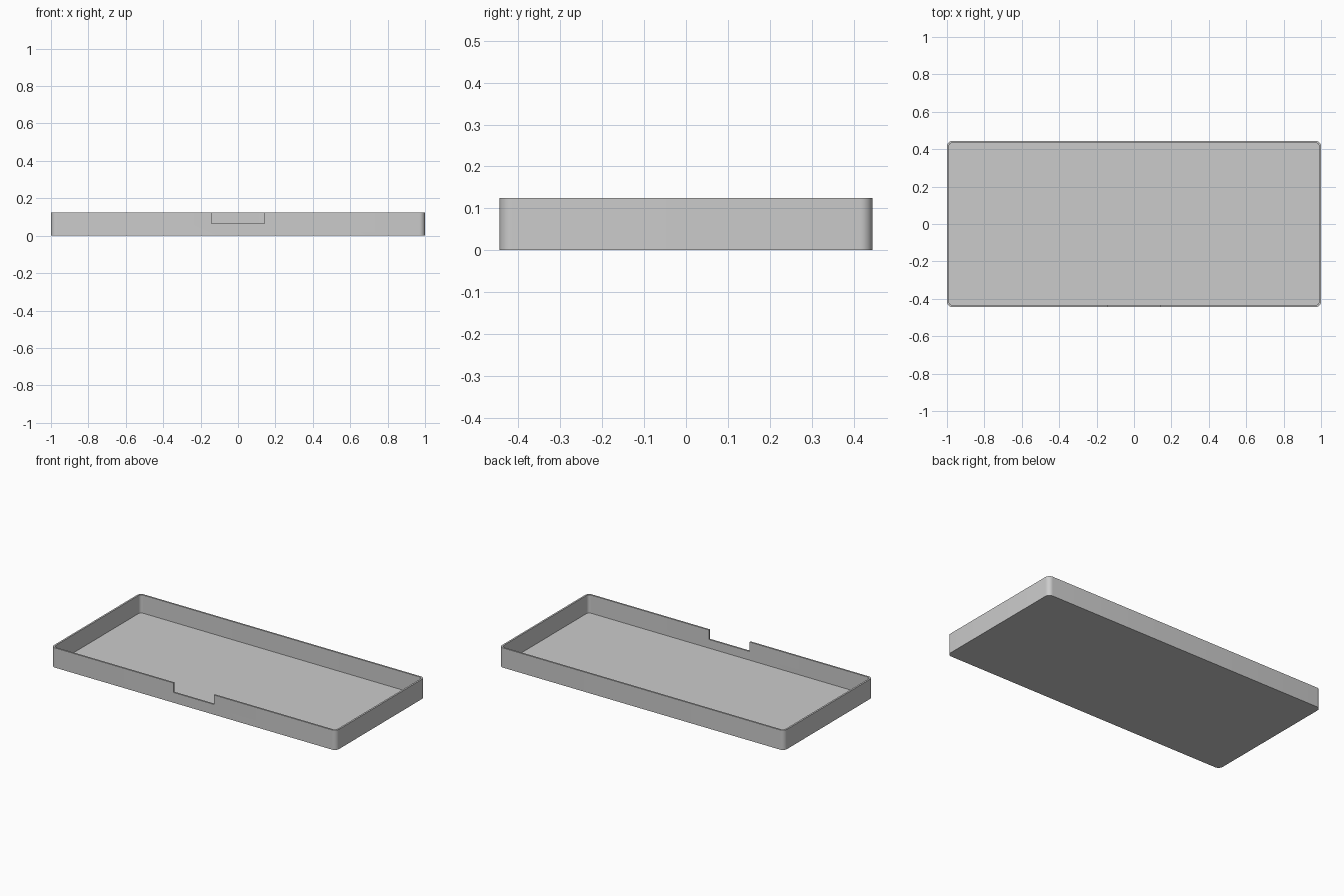
import bpy
import bmesh
import math
from mathutils import Matrix, Vector

cube = bpy.data.objects.get("Cube")
if cube:
    bpy.data.objects.remove(cube, do_unlink=True)

LENGTH, WIDTH, HEIGHT = 2.0, 0.89, 0.125
WALL, FLOOR, RADIUS = 0.011, 0.01, 0.03

grey = bpy.data.materials.new("plain grey")
grey.use_nodes = True
colour = (0.6, 0.6, 0.6, 1)
grey.diffuse_color = colour
grey.node_tree.nodes["Principled BSDF"].inputs["Base Color"].default_value = colour


def rounded_box(name, low, high, radius=0):
    """Box between two corners, with rounded upright edges."""
    low, high = Vector(low), Vector(high)
    bm = bmesh.new()
    place = Matrix.Translation((low + high) / 2) @ Matrix.Diagonal((*(high - low), 1))
    bmesh.ops.create_cube(bm, size=1, matrix=place)
    if radius:
        upright = [e for e in bm.edges
                   if abs(e.verts[0].co.z - e.verts[1].co.z) > 0.01]
        bmesh.ops.bevel(bm, geom=upright, offset=radius, segments=8,
                        profile=0.5, affect='EDGES')
    mesh = bpy.data.meshes.new(name)
    bm.to_mesh(mesh)
    bm.free()
    mesh.materials.append(grey)
    obj = bpy.data.objects.new(name, mesh)
    bpy.context.collection.objects.link(obj)
    return obj


# Outer shell
x, y = LENGTH / 2, WIDTH / 2
tray = rounded_box("tray", (-x, -y, 0), (x, y, HEIGHT), RADIUS)

# Hollow inside, and the finger notch in the front wall
cutters = [
    rounded_box("cavity_cutter", (WALL - x, WALL - y, FLOOR),
                (x - WALL, y - WALL, HEIGHT + 0.1), RADIUS - WALL),
    rounded_box("notch_cutter", (-0.142, -y - 0.05, 0.065),
                (0.142, -y + 0.05, HEIGHT + 0.1)),
]
bpy.ops.object.select_all(action='DESELECT')
tray.select_set(True)
bpy.context.view_layer.objects.active = tray
for cutter in cutters:
    cutter.hide_render = True
    cut = tray.modifiers.new(cutter.name, 'BOOLEAN')
    cut.operation = 'DIFFERENCE'
    cut.solver = 'EXACT'
    cut.object = cutter
    bpy.ops.object.modifier_apply(modifier=cut.name)
    bpy.data.objects.remove(cutter, do_unlink=True)

# Smooth rounded corners, crisp rims
bpy.ops.object.shade_smooth_by_angle(angle=math.radians(30))
